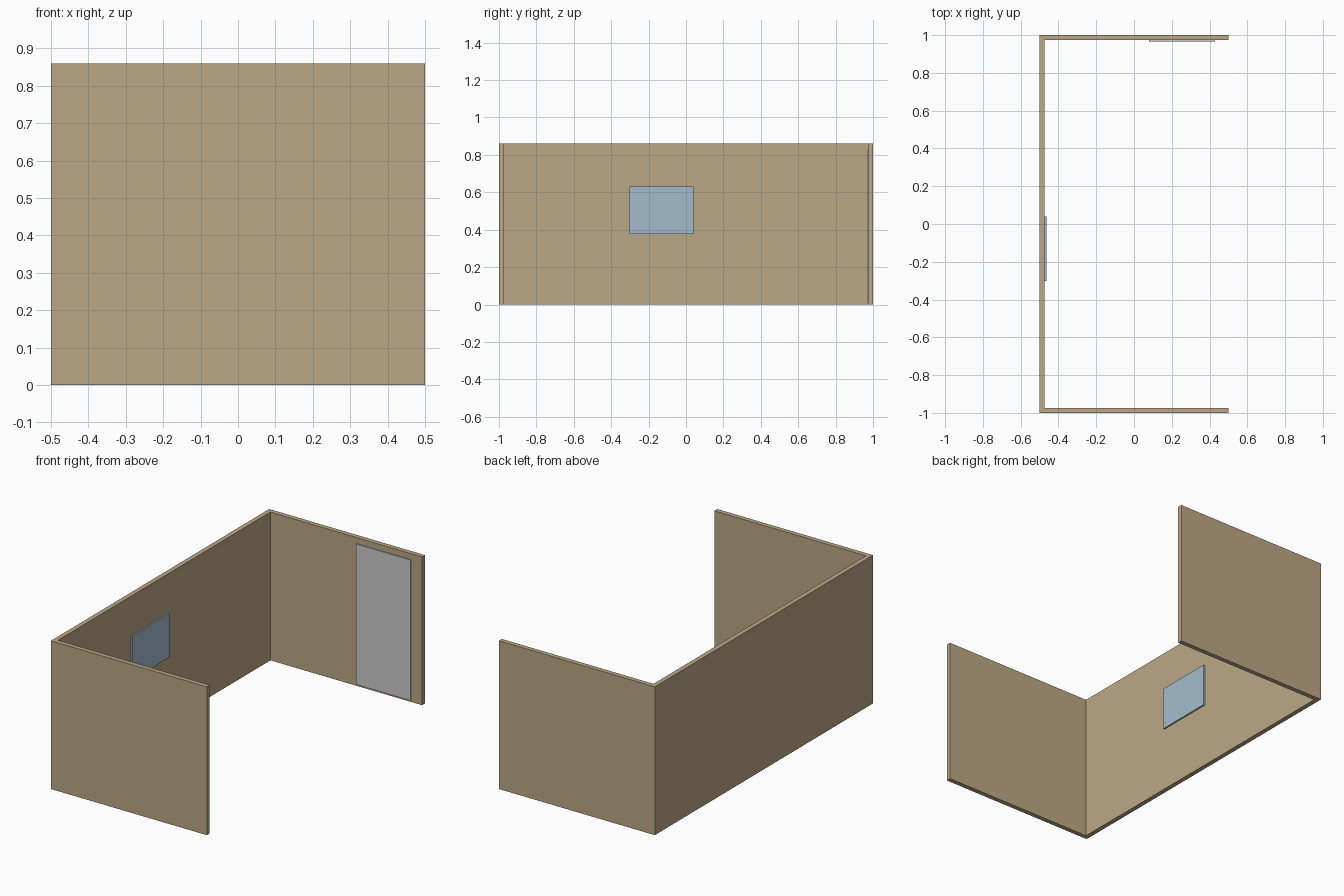
import bpy, bmesh

if "Cube" in bpy.data.objects:
    bpy.data.objects.remove(bpy.data.objects["Cube"])

T = 0.027   # wall thickness
H = 0.86    # wall height


def material(name, rgb):
    m = bpy.data.materials.new(name)
    m.diffuse_color = (*rgb, 1)
    m.use_nodes = True
    m.node_tree.nodes["Principled BSDF"].inputs["Base Color"].default_value = m.diffuse_color
    return m


def extrude_profile(name, points, z0, z1, mat=None):
    bm = bmesh.new()
    face = bm.faces.new([bm.verts.new((x, y, z0)) for x, y in points])
    top = bmesh.ops.extrude_face_region(bm, geom=[face])["geom"]
    verts = [v for v in top if isinstance(v, bmesh.types.BMVert)]
    bmesh.ops.translate(bm, verts=verts, vec=(0, 0, z1 - z0))
    bmesh.ops.recalc_face_normals(bm, faces=bm.faces)
    mesh = bpy.data.meshes.new(name)
    bm.to_mesh(mesh)
    bm.free()
    obj = bpy.data.objects.new(name, mesh)
    bpy.context.collection.objects.link(obj)
    if mat:
        mesh.materials.append(mat)
    return obj


def panel(name, x, y, z, mat=None):
    rect = [(x[0], y[0]), (x[1], y[0]), (x[1], y[1]), (x[0], y[1])]
    return extrude_profile(name, rect, z[0], z[1], mat)


# U-shaped room walls, open on the +x side
u_shape = [(0.5, -1), (-0.5, -1), (-0.5, 1), (0.5, 1),
           (0.5, 1 - T), (-0.5 + T, 1 - T), (-0.5 + T, -1 + T), (0.5, -1 + T)]
extrude_profile("walls", u_shape, 0, H, material("wall_tan", (0.50, 0.39, 0.24)))

# Window pane on the long wall
panel("window", (-0.5 + T, -0.464), (-0.303, 0.04), (0.378, 0.63),
      material("glass_blue", (0.37, 0.50, 0.60)))

# Door panel on the short wall
panel("door", (0.08, 0.43), (0.967, 1 - T), (0.01, 0.825))
